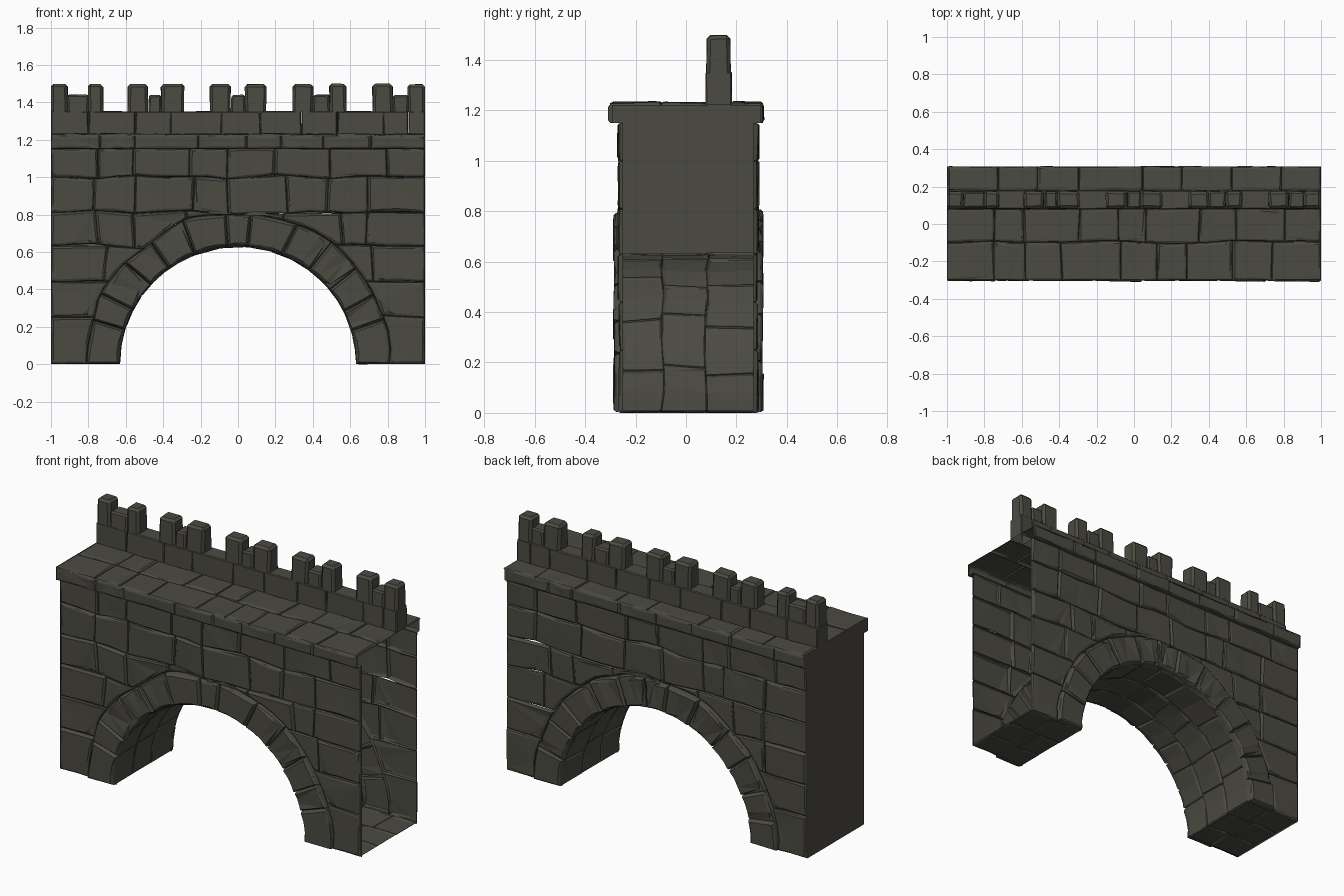
import bpy, bmesh, math, random
from mathutils import Vector, noise

if "Cube" in bpy.data.objects:
    bpy.data.objects.remove(bpy.data.objects["Cube"])

random.seed(7)
RI, RO = 0.632, 0.81          # arch ring inner and outer radius

stone = bpy.data.materials.new("dark olive stone")
stone.diffuse_color = (0.070, 0.068, 0.054, 1)
stone.use_nodes = True
stone.node_tree.nodes["Principled BSDF"].inputs["Base Color"].default_value = stone.diffuse_color


def finish(name, bm):
    me = bpy.data.meshes.new(name)
    bm.to_mesh(me)
    bm.free()
    me.materials.append(stone)
    ob = bpy.data.objects.new(name, me)
    bpy.context.collection.objects.link(ob)
    return ob


def masonry(name, cells, place, height, bounds, arch=False, wob=0.022):
    """Tile of stones: every 2D cell becomes a raised, chipped stone with a sunken joint."""
    bm = bmesh.new()
    u0, u1, v0, v1 = bounds
    for pts, extra in cells:
        f = bm.faces.new([bm.verts.new((u, v, 0)) for u, v in pts])
        f.normal_update()
        if f.normal.z < 0:
            f.normal_flip()
        h = height * random.uniform(0.75, 1.1) + extra
        bmesh.ops.inset_individual(bm, faces=[f], thickness=0.006, depth=0)
        for v in f.verts:
            v.co.z = h * random.uniform(0.6, 0.8)
        bmesh.ops.inset_individual(bm, faces=[f], thickness=0.011, depth=0)
        tu, tv = random.uniform(-0.02, 0.02), random.uniform(-0.02, 0.02)
        c = f.calc_center_median()
        for v in f.verts:
            d = v.co - c
            v.co.z = h + d.x * tu + d.y * tv
            if random.random() < 0.1:                    # chipped corner
                v.co = v.co - d * 0.15
                v.co.z = h * 0.75
    for v in bm.verts:
        u, w = v.co.x, v.co.y
        fade = min(u - u0, u1 - u, w - v0, v1 - w)
        if arch:
            fade = min(fade, abs(math.hypot(u, w) - RI))
        fade = max(0, min(1, fade / 0.06))
        n = noise.noise_vector(Vector((u * 4, w * 4, len(name) * 3.1)))
        v.co.x += n.x * wob * fade
        v.co.y += n.y * wob * fade
    bmesh.ops.triangulate(bm, faces=bm.faces[:])
    for v in bm.verts:
        v.co = place(*v.co)
    return finish(name, bm)


def breaks(a, b, size):
    n = max(1, round((b - a) / size))
    s = (b - a) / n
    return [a] + [a + s * (i + random.uniform(-0.25, 0.25)) for i in range(1, n)] + [b]


def rows(levels, a, b, size):
    """Plain courses of rectangular stones."""
    out = []
    for z0, z1 in zip(levels, levels[1:]):
        xs = breaks(a, b, size)
        for x0, x1 in zip(xs, xs[1:]):
            m = (x0 + x1) / 2
            out.append(([(x0, z0), (m, z0), (x1, z0), (x1, z1), (m, z1), (x0, z1)], 0))
    return out


def arc(x):
    return math.sqrt(max(0, RO * RO - x * x))


def wall_cells():
    out = rows([RO, 1.0, 1.152], -1, 1, 0.25)
    # courses cut by the arch, from the outer end inwards
    levels = [0.0, 0.25, 0.44, 0.63, RO]
    for z0, z1 in zip(levels, levels[1:]):
        for side in (-1, 1):
            xs = breaks(arc(z1), 1, 0.27)
            for a, b in zip(xs, xs[1:]):
                s = {a, b, (a + b) / 2, arc(z0)} | {RO * math.cos(math.radians(t)) for t in range(0, 90, 6)}
                s = sorted(x for x in s if a - 1e-6 <= x <= b + 1e-6)
                s = [x for i, x in enumerate(s) if i == 0 or x - s[i - 1] > 0.004]
                pts = [(x, max(z0, arc(x))) for x in s]
                if pts[0][1] < z1 - 0.004:
                    pts.append((s[-1], z1))
                    pts.append((s[0], z1))
                else:
                    pts[0] = (s[0], z1)
                    pts.append((s[-1], z1))
                out.append(([(side * x, z) for x, z in pts], 0))
    # ring of arch stones, standing proud
    ts = breaks(0, math.pi, math.pi / 13)
    for t0, t1 in zip(ts, ts[1:]):
        a = [t0 + (t1 - t0) * i / 3 for i in range(4)]
        pts = [(RO * math.cos(t), RO * math.sin(t)) for t in a]
        pts += [(RI * math.cos(t), RI * math.sin(t)) for t in reversed(a)]
        out.append((pts, 0.017))
    return out


# front and back faces with arch rings
wb = (-1, 1, 0, 1.152)
masonry("front_wall", wall_cells(), lambda u, v, w: (u, -0.25 - w, v), 0.02, wb, True)
masonry("rear_wall", wall_cells(), lambda u, v, w: (-u, 0.268 + w, v), 0.02, wb, True)

# underside of the arch
L = math.pi * RI
soffit = []
for v0, v1 in ((-0.275, -0.08), (-0.08, 0.1), (0.1, 0.26)):
    us = breaks(0, L, 0.19)
    for a, b in zip(us, us[1:]):
        m = (a + b) / 2
        soffit.append(([(a, v0), (m, v0), (b, v0), (b, v1), (m, v1), (a, v1)], 0))
masonry("arch_soffit", soffit,
        lambda u, v, w: (-(RI + 0.008 - w) * math.cos(u / RI), -v, (RI + 0.004 - w) * math.sin(u / RI)),
        0.009, (0, L, -0.275, 0.26))

# feet of the two piers
for side, a, b in (("left", -1, -RI), ("right", RI, 1)):
    masonry(side + "_pier_foot", rows([-0.27, -0.08, 0.1, 0.26], a, b, 0.19),
            lambda u, v, w: (u, -v, 0.01 - w), 0.008, (a, b, -0.27, 0.26))

# walkway slabs, lips and lip undersides
masonry("walkway", rows([-0.302, -0.1, 0.085], -1, 1, 0.22),
        lambda u, v, w: (u, v, 1.219 + w), 0.014, (-1, 1, -0.302, 0.085))
masonry("rear_ledge", rows([0.175, 0.308], -1, 1, 0.24),
        lambda u, v, w: (u, v, 1.219 + w), 0.014, (-1, 1, 0.175, 0.308))
masonry("front_lip", rows([1.15, 1.226], -1, 1, 0.24),
        lambda u, v, w: (u, -0.292 - w, v), 0.015, (-1, 1, 1.15, 1.226))
masonry("rear_lip", rows([1.15, 1.226], -1, 1, 0.24),
        lambda u, v, w: (-u, 0.296 + w, v), 0.013, (-1, 1, 1.15, 1.226))


def flat(name, pts):
    bm = bmesh.new()
    bm.faces.new([bm.verts.new(p) for p in pts])
    return finish(name, bm)


for name, y0, y1 in (("front_lip_underside", -0.295, -0.25), ("rear_lip_underside", 0.268, 0.3)):
    flat(name, [(-1, y0, 1.15), (-1, y1, 1.15), (1, y1, 1.15), (1, y0, 1.15)])

# closed left end (the right end is open, for joining on)
flat("left_end", [(-1, y, z) for y, z in
     ((0.28, 0), (-0.262, 0), (-0.262, 1.15), (-0.302, 1.15), (-0.302, 1.23),
      (0.305, 1.23), (0.305, 1.15), (0.28, 1.15))])


def block(bm, x0, x1, y0, y1, z0, z1, taper, bev):
    """Bottomless, chipped block."""
    r = lambda: random.uniform(-0.006, 0.006)
    ends = lambda x: x if abs(x) > 0.99 else x + r()
    lo = [(x0, y0), (x1, y0), (x1, y1), (x0, y1)]
    ym = (y0 + y1) / 2
    a = [bm.verts.new((x, y, z0)) for x, y in lo]
    b = [bm.verts.new((ends(x), ym + (y - ym) * taper + r() * 0.5, z1 + r() * 0.4)) for x, y in lo]
    top = bm.faces.new(b)
    for i in range(4):
        j = (i + 1) % 4
        bm.faces.new((a[i], a[j], b[j], b[i]))
    edges = list(top.edges) + [e for v in b for e in v.link_edges if e not in top.edges]
    bmesh.ops.bevel(bm, geom=edges, offset=bev, segments=1, affect='EDGES')


# parapet course
bm = bmesh.new()
xs = [-1, -0.80, -0.55, -0.36, -0.09, 0.12, 0.34, 0.53, 0.78, 0.91, 1]
for x0, x1 in zip(xs, xs[1:]):
    block(bm, x0, x1, 0.078, 0.182, 1.222, 1.352, 0.97, 0.005)
finish("parapet", bm)

# battlements: two tall teeth with a lower stone between
bm = bmesh.new()
for a, b, c, d in ((-1, -0.91, -0.80, -0.72), (-0.59, -0.48, -0.41, -0.29), (-0.15, -0.04, 0.04, 0.15),
                   (0.29, 0.40, 0.49, 0.58), (0.72, 0.83, 0.91, 1)):
    block(bm, a, b, 0.08, 0.178, 1.348, 1.498, 0.92, 0.014)
    block(bm, b, c, 0.082, 0.176, 1.348, 1.44, 0.95, 0.009)
    block(bm, c, d, 0.08, 0.178, 1.348, 1.498, 0.92, 0.014)
finish("battlements", bm)
